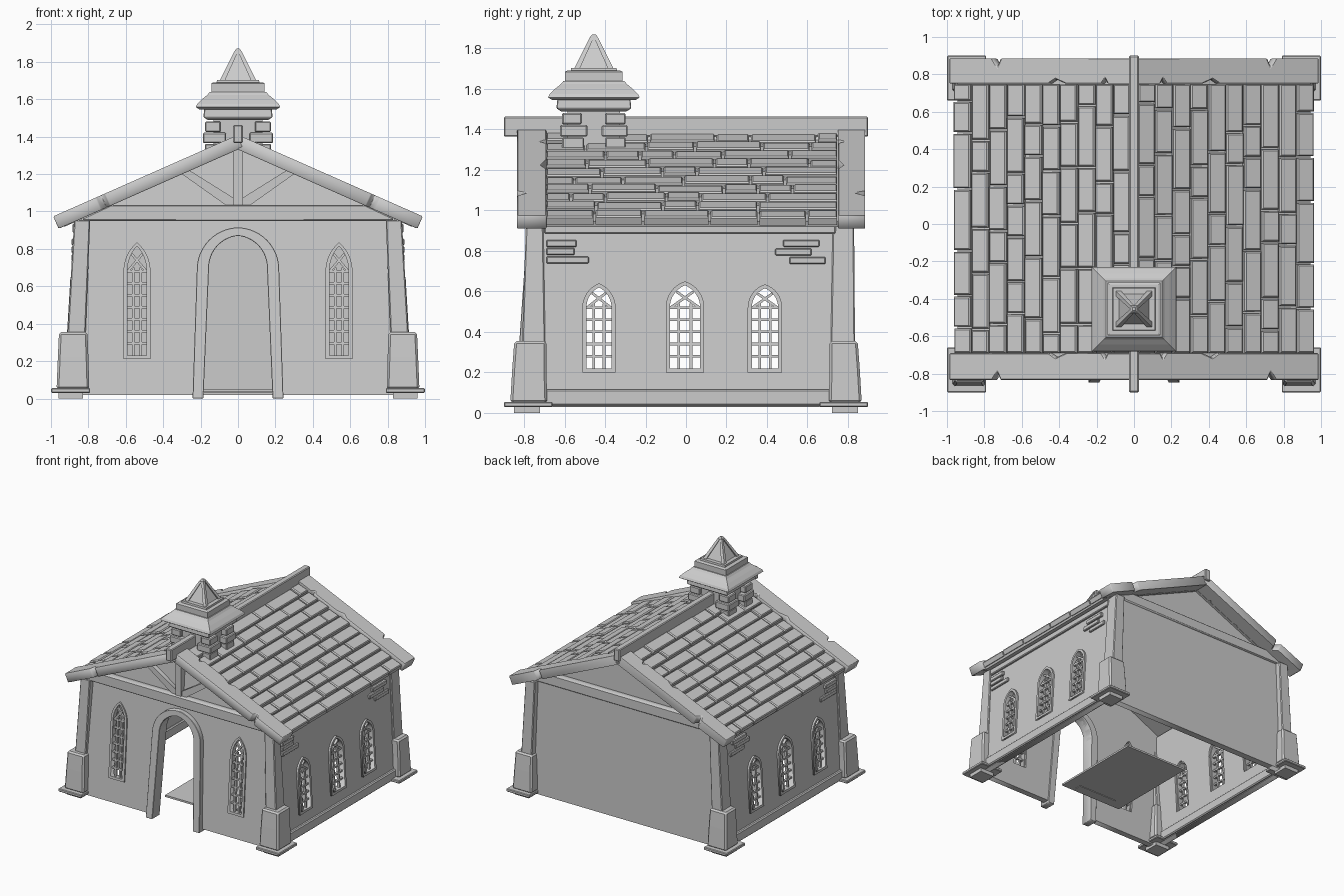
import bpy, bmesh, math, random
from mathutils import Vector

if "Cube" in bpy.data.objects:
    bpy.data.objects.remove(bpy.data.objects["Cube"])

random.seed(4)
A = math.atan(0.4416)          # roof pitch
CA, SA = math.cos(A), math.sin(A)


def finish(name, bm, bevel=0.0):
    bmesh.ops.recalc_face_normals(bm, faces=bm.faces)
    me = bpy.data.meshes.new(name)
    bm.to_mesh(me)
    bm.free()
    ob = bpy.data.objects.new(name, me)
    bpy.context.collection.objects.link(ob)
    if bevel:
        m = ob.modifiers.new("Bevel", 'BEVEL')
        m.width, m.segments, m.limit_method = bevel, 1, 'ANGLE'
    return ob


def add_loft(bm, rings, fn=Vector):
    """Stack of rectangles (x0, x1, y0, y1, z) joined into a solid."""
    vs = [[bm.verts.new(fn(p)) for p in
           ((a, c, z), (b, c, z), (b, d, z), (a, d, z))] for a, b, c, d, z in rings]
    bm.faces.new(vs[0])
    bm.faces.new(vs[-1])
    for lo, hi in zip(vs, vs[1:]):
        for i in range(4):
            j = (i + 1) % 4
            bm.faces.new((lo[i], lo[j], hi[j], hi[i]))


def loft(name, rings, bevel=0.0):
    bm = bmesh.new()
    add_loft(bm, rings)
    return finish(name, bm, bevel)


def box(name, x0, x1, y0, y1, z0, z1, bevel=0.0):
    return loft(name, [(x0, x1, y0, y1, z0), (x0, x1, y0, y1, z1)], bevel)


def plate(name, loops, fn, w0, w1, bevel=0.0):
    """Filled outline with holes, given thickness w0..w1 and placed by fn."""
    cu = bpy.data.curves.new(name, 'CURVE')
    cu.dimensions, cu.fill_mode, cu.extrude = '2D', 'BOTH', 0.5
    for lp in loops:
        sp = cu.splines.new('POLY')
        sp.points.add(len(lp) - 1)
        for p, (u, v) in zip(sp.points, lp):
            p.co = (u, v, 0, 1)
        sp.use_cyclic_u = True
    tmp = bpy.data.objects.new(name + "_tmp", cu)
    bpy.context.collection.objects.link(tmp)
    dg = bpy.context.evaluated_depsgraph_get()
    me = bpy.data.meshes.new_from_object(tmp.evaluated_get(dg))
    bm = bmesh.new()
    bm.from_mesh(me)
    bpy.data.objects.remove(tmp)
    bpy.data.curves.remove(cu)
    bpy.data.meshes.remove(me)
    bmesh.ops.remove_doubles(bm, verts=bm.verts, dist=1e-5)
    for v in bm.verts:
        v.co = fn((v.co.x, v.co.y, w0 if v.co.z < 0 else w1))
    return finish(name, bm, bevel)


def on_y(p): return Vector((p[0], p[2], p[1]))               # upright, faces front/back
def on_front(p): return Vector((p[0], p[2] + 0.07 * p[1], p[1]))  # leaning front wall


def on_side(s):                                    # leaning side wall
    return lambda p: Vector((s * (p[2] - 0.06 * p[1]), p[0], p[1]))


def slope(s):                                      # coordinates along a roof side
    return lambda p: Vector((s * (p[0] * CA + p[2] * SA), p[1], 1.41 - p[0] * SA + p[2] * CA))


def arch(c, w, z0, spring, top, wb=None, n=8):
    """Pointed or round arch outline, from bottom right to bottom left."""
    h = top - spring
    d = (h * h - w * w) / (2 * w)
    r = w + d
    end = math.acos(d / r)
    right = [(r * math.cos(end * i / n) - d, spring + r * math.sin(end * i / n)) for i in range(n)]
    right = [(wb or w, z0)] + right
    return [(c + x, z) for x, z in right] + [(c, top)] + [(c - x, z) for x, z in reversed(right)]


def window(name, c, w, z0, spring, top, fn, w0, w1, bars):
    fw = 0.02
    wi = w - fw
    plate(name + "_frame", [arch(c, w, z0, spring, top),
                            arch(c, wi, z0 + fw, spring, top - fw)], fn, w0, w1)
    m = (w0 + w1) / 2
    bm = bmesh.new()

    def bar(p, q, t=0.0065):
        p, q = Vector(p), Vector(q)
        k = (q - p).normalized() * t
        k = Vector((-k.y, k.x))
        vs = [[bm.verts.new(fn((a.x, a.y, m + e))) for a in (p + k, q + k, q - k, p - k)]
              for e in (-0.01, 0.01)]
        bm.faces.new(vs[0])
        bm.faces.new(vs[1])
        for i in range(4):
            bm.faces.new((vs[0][i], vs[0][i - 1], vs[1][i - 1], vs[1][i]))

    for u in (-wi * 0.4, wi * 0.4):
        bar((c + u, z0), (c + u, spring + 0.02))
    for i in range(1, bars + 1):
        z = z0 + fw + (spring - z0 - fw) * i / bars
        bar((c - wi - 0.004, z), (c + wi + 0.004, z))
    for s in (-1, 1):
        bar((c - s * wi * 0.95, spring), (c + s * wi * 0.55, spring + (top - spring) * 0.6))
    finish(name + "_lattice", bm)


# front and back walls
door_out = arch(0, 0.22, 0.0, 0.69, 0.915, 0.243, 12)
door_in = arch(0, 0.155, 0.0, 0.70, 0.87, 0.185, 12)
wall_top = [(0.84, 0.96), (0, 1.34), (-0.84, 0.96)]
hole = [(x, max(z, 0.02)) for x, z in door_in]
front_wins = [arch(c, 0.06, 0.22, 0.68, 0.82) for c in (-0.54, 0.54)]
plate("front_wall", [[(0.88, 0.02)] + wall_top + [(-0.88, 0.02)] + hole[::-1]] + front_wins,
      on_front, -0.81, -0.76)
plate("back_wall", [[(0.88, 0.02), (0.84, 0.96), (-0.84, 0.96), (-0.88, 0.02)]], on_y, 0.73, 0.785)
plate("back_gable", [wall_top], on_y, 0.71, 0.75)
plate("door_frame", [door_out + door_in[::-1]], on_front, -0.848, -0.75, 0.006)
for c in (-0.54, 0.54):
    window("front_window", c, 0.072, 0.21, 0.68, 0.835, on_front, -0.82, -0.775, 7)

# gable timber: tie beam, king post, braces
tie = [(0.83, 0.95), (0.83, 0.965), (0.68, 1.035), (-0.68, 1.035), (-0.83, 0.965), (-0.83, 0.95)]
plate("front_tie_beam", [tie], on_y, -0.79, -0.72, 0.006)
plate("back_tie_beam", [tie], on_y, 0.73, 0.80, 0.006)
box("king_post", -0.026, 0.026, -0.775, -0.70, 1.03, 1.36)
for s in (-1, 1):
    plate("gable_brace", [[(s * 0.02, 1.03), (s * 0.06, 1.03), (s * 0.30, 1.20),
                           (s * 0.26, 1.22), (s * 0.02, 1.07)]], on_y, -0.765, -0.71)

# side walls with windows, sill, wall plate and exposed bricks
side_wins = [(-0.43, 0.082, 0.64), (-0.005, 0.095, 0.65), (0.39, 0.085, 0.635)]
bricks = [(-0.69, -0.54, 0.82), (-0.69, -0.55, 0.78), (-0.69, -0.48, 0.737),
          (0.48, 0.66, 0.82), (0.44, 0.62, 0.777), (0.51, 0.69, 0.735)]
for s in (-1, 1):
    lean = on_side(s)
    plate("side_wall", [[(-0.74, 0.03), (0.77, 0.03), (0.77, 0.95), (-0.74, 0.95)]] +
          [arch(c, w - 0.01, 0.21, 0.52, t - 0.01) for c, w, t in side_wins], lean, 0.87, 0.92)
    for c, w, t in side_wins:
        window("side_window", c, w, 0.20, 0.52, t, lean, 0.885, 0.935, 5)
    box("wall_sill", s * 0.85, s * 0.935, -0.70, 0.72, 0.035, 0.115, 0.008)
    box("wall_plate", s * 0.83, s * 0.885, -0.70, 0.74, 0.885, 0.935, 0.006)
    for y0, y1, z in bricks:
        box("wall_brick", s * 0.85, s * 0.89, y0, y1, z, z + 0.035, 0.005)

    # corner buttresses: foot, plinth, base block, leaning shaft
    for t, yi, ya, yb in ((-1, 0.69, 0.81, 0.79), (1, 0.71, 0.835, 0.83)):
        def ring(xi, xo, a, b, z): return (s * xi, s * xo, t * a, t * b, z)
        loft("corner_foot", [ring(0.83, 0.96, 0.72, 0.85, 0.0), ring(0.83, 0.96, 0.72, 0.85, 0.035)])
        loft("corner_plinth", [ring(0.79, 1.0, 0.66, 0.90, 0.03), ring(0.79, 1.0, 0.66, 0.90, 0.055)], 0.005)
        loft("corner_block", [ring(0.795, 0.97, yi - 0.005, 0.868, 0.05),
                              ring(0.80, 0.963, yi, 0.858, 0.22),
                              ring(0.805, 0.957, yi, 0.848, 0.355)], 0.012)
        loft("corner_shaft", [ring(0.815, 0.912, yi + 0.005, ya, 0.34),
                              ring(0.79, 0.876, yi + 0.015, yb, 0.955)], 0.006)

# roof deck, chipped verge boards and shingles
for s in (-1, 1):
    fn = slope(s)
    bm = bmesh.new()
    add_loft(bm, [(0, 1.05, -0.72, 0.77, -0.075), (0, 1.05, -0.72, 0.77, -0.045)], fn)
    finish("roof_deck", bm)
    for y_out, y_in, d in ((-0.835, -0.69, 1), (0.885, 0.75, -1)):
        edge = [(0, y_out), (0.78, y_out), (0.80, y_out + d * 0.045), (0.83, y_out), (1.08, y_out),
                (1.08, y_in), (0.50, y_in), (0.46, y_in - d * 0.025), (0.40, y_in),
                (0.19, y_in), (0.17, y_in - d * 0.03), (0.155, y_in), (0, y_in)]
        plate("verge_board", [edge], fn, -0.072, 0.0, 0.005)
    bm = bmesh.new()
    rows, u0, du = 10, 0.03, 0.1035
    for r in range(rows):
        a, b = u0 + r * du + 0.004, u0 + (r + 1) * du - 0.004
        y = -0.695
        first = True
        while y < 0.75:
            ln = random.uniform(0.1, 0.3) if first else random.choice((0.17, 0.24, 0.3, 0.33))
            first = False
            e = 0.752 if y + ln > 0.66 else y + ln
            lift = random.uniform(-0.006, 0.006)

            def tilt(p, a=a, lift=lift):
                return fn((p[0], p[1], p[2] + lift + (p[0] - a) / du * 0.006))
            g = 0.005
            add_loft(bm, [(a, b, y + g, e - g, -0.062), (a, b, y + g, e - g, -0.026),
                          (a + 0.007, b - 0.007, y + g + 0.007, e - g - 0.007, -0.018)], tilt)
            y = e
    finish("roof_shingles", bm)
box("ridge_beam", -0.026, 0.026, -0.90, 0.90, 1.365, 1.463, 0.006)

# bell turret on the ridge
CY = -0.455


def sq(h, z): return (-h, h, CY - h, CY + h, z)


loft("turret_core", [sq(0.13, 1.28), sq(0.13, 1.51)])
for s in (-1, 1):
    for t in (-1, 1):
        for k in range(3):
            i, o = (0.068, 0.165) if k % 2 else (0.085, 0.155)
            i, o = i + random.uniform(-0.008, 0.008), o + 0.022
            box("turret_stone", s * i, s * o, CY + t * (i - 0.03), CY + t * (o - 0.02),
                1.305 + k * 0.06, 1.361 + k * 0.06, 0.006)
loft("turret_eave_block", [sq(0.16, 1.488), sq(0.185, 1.505), sq(0.178, 1.57)], 0.004)
loft("turret_flared_roof", [sq(0.205, 1.545), sq(0.226, 1.558), sq(0.218, 1.575),
                            sq(0.19, 1.602), sq(0.163, 1.624), sq(0.15, 1.64)])
loft("turret_drum", [sq(0.142, 1.63), sq(0.142, 1.685), sq(0.132, 1.69)])
loft("spire_base", [sq(0.115, 1.685), sq(0.112, 1.704)])
loft("spire", [sq(0.082, 1.70), sq(0.008, 1.86)])
loft("spire_tip", [sq(0.022, 1.84), sq(0.016, 1.862), sq(0.008, 1.87)])
for s in (-1, 1):
    for t in (-1, 1):
        loft("spire_rib", [(s * 0.07, s * 0.098, CY + t * 0.07, CY + t * 0.098, 1.70),
                           (0, s * 0.02, CY, CY + t * 0.02, 1.855)])

# raised floor slab inside the door
box("floor_slab", -0.29, 0.29, -0.53, 0.27, 0.035, 0.05)
box("floor_slab_rib", -0.18, 0.18, -0.50, -0.44, 0.03, 0.037)
